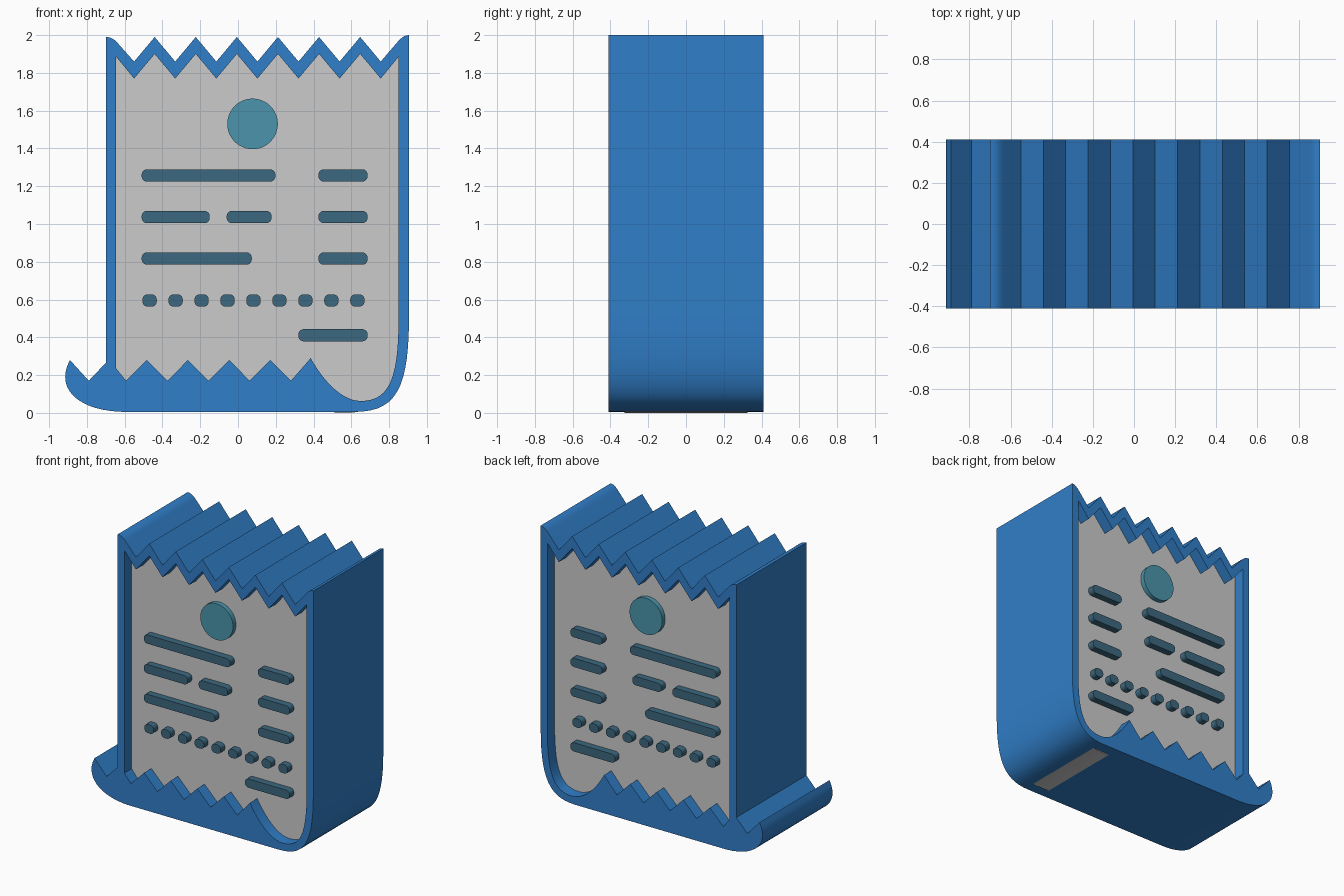
import bpy, bmesh, math
from mathutils import Matrix, Vector

if "Cube" in bpy.data.objects:
    bpy.data.objects.remove(bpy.data.objects["Cube"])


def material(name, rgb):
    m = bpy.data.materials.new(name)
    m.diffuse_color = (*rgb, 1)
    m.use_nodes = True
    m.node_tree.nodes["Principled BSDF"].inputs["Base Color"].default_value = m.diffuse_color
    return m


BLUE = material("blue", (0.03, 0.21, 0.58))
SLATE = material("slate", (0.045, 0.138, 0.216))
TEAL = material("teal", (0.069, 0.296, 0.413))


def bezier(a, b, c, d, n=14):
    a, b, c, d = (Vector(p) for p in (a, b, c, d))
    pts = []
    for i in range(n + 1):
        t = i / n
        s = 1 - t
        pts.append(tuple(a * s**3 + b * 3 * s * s * t + c * 3 * s * t * t + d * t**3))
    return pts


def slab(name, loops, half_depth, mat=None):
    """Extrude filled x-z outlines (inner loops become holes) along y."""
    cu = bpy.data.curves.new(name, 'CURVE')
    cu.dimensions = '2D'
    cu.fill_mode = 'BOTH'
    cu.extrude = half_depth
    for pts in loops:
        sp = cu.splines.new('POLY')
        sp.points.add(len(pts) - 1)
        for p, (x, z) in zip(sp.points, pts):
            p.co = (x, z, 0, 1)
        sp.use_cyclic_u = True
    tmp = bpy.data.objects.new(name + "_curve", cu)
    bpy.context.collection.objects.link(tmp)
    dg = bpy.context.evaluated_depsgraph_get()
    me = bpy.data.meshes.new_from_object(tmp.evaluated_get(dg))
    bpy.data.objects.remove(tmp)
    bm = bmesh.new()
    bm.from_mesh(me)
    bmesh.ops.remove_doubles(bm, verts=bm.verts, dist=1e-5)
    bm.transform(Matrix.Rotation(math.pi / 2, 4, 'X'))
    bmesh.ops.recalc_face_normals(bm, faces=bm.faces)
    bm.to_mesh(me)
    bm.free()
    me.name = name
    me.materials.clear()
    if mat:
        me.materials.append(mat)
    ob = bpy.data.objects.new(name, me)
    bpy.context.collection.objects.link(ob)
    bpy.ops.object.select_all(action='DESELECT')
    ob.select_set(True)
    bpy.context.view_layer.objects.active = ob
    bpy.ops.object.shade_smooth_by_angle(angle=math.radians(30))
    return ob


def zigzag(x0, step, count, first, second):
    return [(x0 + step * i, second if i % 2 else first) for i in range(count)]


# Frame outline: torn top edge, curled lower right corner, rolled lower left end
outer = bezier((-0.70, 1.99), (-0.67, 1.99), (-0.65, 1.975), (-0.63, 1.95), 6)
outer += zigzag(-0.55, 0.1088, 13, 1.86, 1.99)
outer += bezier((0.85, 1.97), (0.865, 1.985), (0.88, 2.0), (0.905, 2.0), 5)
outer += bezier((0.905, 0.5), (0.905, 0.12), (0.83, 0.006), (0.62, 0.006))
outer += bezier((-0.62, 0.006), (-0.85, 0.015), (-0.97, 0.13), (-0.89, 0.28))
outer += [(-0.79, 0.17), (-0.70, 0.265)]

# Frame opening: parallel top teeth, pocket at lower right, lower teeth
inner = [(-0.645, 1.885)] + zigzag(-0.55, 0.1088, 13, 1.77, 1.90) + [(0.85, 1.885)]
inner += bezier((0.85, 0.5), (0.85, 0.18), (0.80, 0.063), (0.65, 0.063))
inner += bezier((0.65, 0.063), (0.54, 0.063), (0.44, 0.19), (0.385, 0.29))[1:]
inner += zigzag(0.28, -0.109, 9, 0.17, 0.28) + [(-0.645, 0.235)]
slab("receipt_frame", [outer, inner], 0.41, BLUE)

# Recessed paper panel, buried in the frame and just breaking its underside
panel = [(-0.67, 1.90)] + zigzag(-0.55, 0.1088, 13, 1.81, 1.94) + [(0.875, 1.92)]
panel += bezier((0.875, 0.5), (0.875, 0.15), (0.81, 0.03), (0.66, 0.01))
panel += [(0.60, 0.0), (0.52, 0.0), (0.45, 0.02), (-0.67, 0.02)]
slab("paper_panel", [panel], 0.325)


# Printed lines run right through, so they stand proud on front and back
def bar(name, x0, x1, z, h=0.065, r=0.028):
    pts = []
    corners = [(x1 - r, z + h / 2 - r), (x0 + r, z + h / 2 - r),
               (x0 + r, z - h / 2 + r), (x1 - r, z - h / 2 + r)]
    for k, (cx, cz) in enumerate(corners):
        for i in range(6):
            a = math.pi / 2 * (k + i / 5)
            pts.append((cx + r * math.cos(a), cz + r * math.sin(a)))
    slab(name, [pts], 0.375, SLATE)


rows = {1.257: [(-0.51, 0.198), (0.426, 0.686)],
        1.037: [(-0.51, -0.15), (-0.06, 0.178), (0.426, 0.686)],
        0.817: [(-0.51, 0.073), (0.426, 0.686)],
        0.411: [(0.32, 0.686)]}
for z, spans in rows.items():
    for x0, x1 in spans:
        bar("text_bar", x0, x1, z)

# Dotted divider
for i in range(9):
    x = -0.468 + 0.1375 * i
    bar("divider_dot", x - 0.038, x + 0.038, 0.595)

# Round emblem
disc = [(0.077 + 0.134 * math.cos(a), 1.53 + 0.134 * math.sin(a))
        for a in (2 * math.pi * i / 48 for i in range(48))]
slab("round_disc", [disc], 0.36, TEAL)
